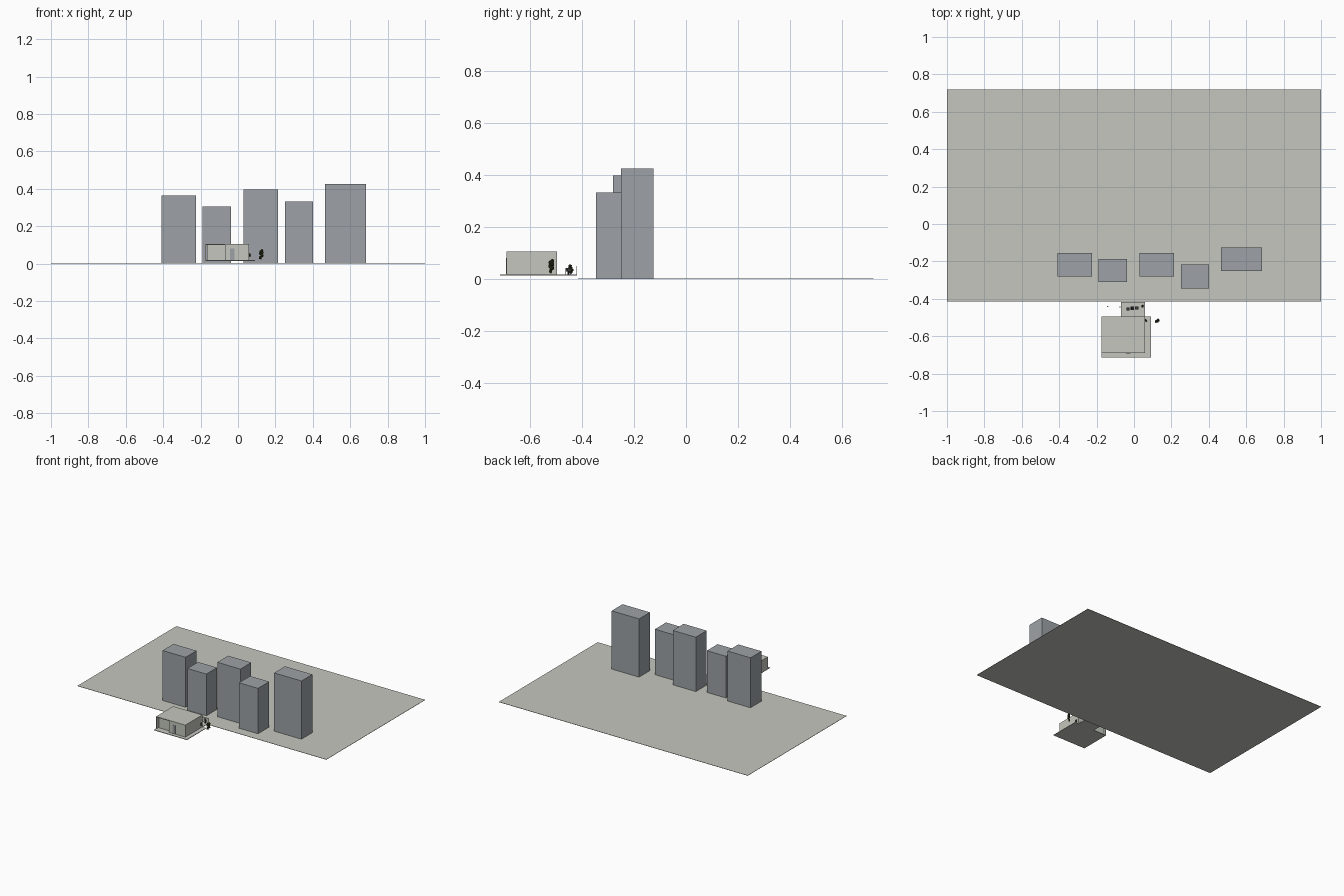
import bpy, random
from mathutils import Vector

random.seed(4)
cube = bpy.data.objects.get("Cube")
if cube:
    bpy.data.objects.remove(cube, do_unlink=True)


def material(name, rgb):
    m = bpy.data.materials.new(name)
    m.use_nodes = True
    m.diffuse_color = (*rgb, 1)
    m.node_tree.nodes["Principled BSDF"].inputs["Base Color"].default_value = (*rgb, 1)
    return m


STONE = material("pale stone", (0.55, 0.565, 0.51))
TOWER = material("blue grey", (0.34, 0.365, 0.385))
LEAF = material("dark olive", (0.035, 0.042, 0.015))
METAL = material("dark grey", (0.04, 0.04, 0.04))


def box(name, x, y, z, mat):
    """Box from (low, high) ranges."""
    lo, hi = Vector((x[0], y[0], z[0])), Vector((x[1], y[1], z[1]))
    bpy.ops.mesh.primitive_cube_add(size=1, location=(lo + hi) / 2)
    ob = bpy.context.object
    ob.name = name
    ob.scale = hi - lo
    ob.data.materials.append(mat)
    return ob


def shrub(name, x, y, low, high, width, count):
    """Thin stem with a loose column of faceted leaf clumps."""
    box(name + "_stem", (x - 0.001, x + 0.001), (y - 0.001, y + 0.001), (low, high - 0.004), LEAF)
    for i in range(count):
        r = width * random.uniform(0.2, 0.32)
        spread = width / 2 - r
        z = low + r + (high - low - 2 * r) * i / max(count - 1, 1)
        bpy.ops.mesh.primitive_ico_sphere_add(
            subdivisions=1, radius=r,
            location=(x + random.uniform(-spread, spread), y + random.uniform(-spread, spread), z))
        ob = bpy.context.object
        ob.name = f"{name}_leaves_{i + 1}"
        ob.data.materials.append(LEAF)


def chair(name, x, y, side):
    """Small seat with legs and a back on the given side."""
    s, floor = 0.008, 0.018
    box(name + "_seat", (x - s, x + s), (y - s, y + s), (0.029, 0.031), METAL)
    edge = x + side * s
    box(name + "_back", (edge - 0.001, edge + 0.001), (y - s, y + s), (0.031, 0.043), METAL)
    for dx in (-1, 1):
        for dy in (-1, 1):
            cx, cy = x + dx * (s - 0.001), y + dy * (s - 0.001)
            box(name + "_leg", (cx - 0.001, cx + 0.001), (cy - 0.001, cy + 0.001), (floor, 0.029), METAL)


# Ground and towers
box("ground", (-1, 1), (-0.415, 0.72), (0, 0.002), STONE)
towers = [(-0.41, -0.225, -0.28, -0.155, 0.365),
          (-0.19, -0.037, -0.31, -0.187, 0.305),
          (0.03, 0.215, -0.28, -0.155, 0.397),
          (0.25, 0.402, -0.345, -0.217, 0.332),
          (0.465, 0.685, -0.25, -0.125, 0.425)]
for i, (x0, x1, y0, y1, h) in enumerate(towers):
    box(f"tower_{i + 1}", (x0, x1), (y0, y1), (0.002, h), TOWER)

# House floor and rear terrace
FLOOR = (0.014, 0.018)
box("house_floor", (-0.175, 0.09), (-0.715, -0.495), FLOOR, STONE)
box("terrace", (-0.07, 0.06), (-0.495, -0.418), FLOOR, STONE)
box("terrace_wall", (-0.07, 0.06), (-0.421, -0.418), (0.018, 0.05), STONE)

# House with a recessed bay at the front left
WALL = (0.018, 0.1)
box("house_main", (-0.07, 0.06), (-0.69, -0.495), WALL, STONE)
box("house_wing", (-0.165, -0.07), (-0.67, -0.505), WALL, STONE)
box("house_end_wall", (-0.175, -0.17), (-0.69, -0.495), WALL, STONE)
box("roof", (-0.175, 0.06), (-0.69, -0.495), (0.1, 0.105), STONE)
box("front_door", (-0.042, -0.02), (-0.692, -0.69), (0.02, 0.08), TOWER)

# Terrace table and chairs
box("table_top", (-0.018, 0.0), (-0.46, -0.442), (0.035, 0.037), METAL)
box("table_post", (-0.011, -0.007), (-0.453, -0.449), (0.018, 0.035), METAL)
chair("left_chair", 0.014, -0.45, 1)
chair("right_chair", -0.032, -0.455, -1)

# Planting
shrub("tall_shrub", 0.125, -0.518, 0.022, 0.078, 0.03, 8)
shrub("low_shrub", 0.066, -0.516, 0.036, 0.056, 0.018, 3)
shrub("terrace_shrub", 0.046, -0.44, 0.02, 0.056, 0.02, 4)
shrub("middle_shrub", -0.014, -0.446, 0.037, 0.056, 0.018, 3)
for i, x in enumerate((-0.14, -0.077)):
    shrub(f"small_plant_{i + 1}", x, -0.442, 0.024, 0.036, 0.01, 2)
